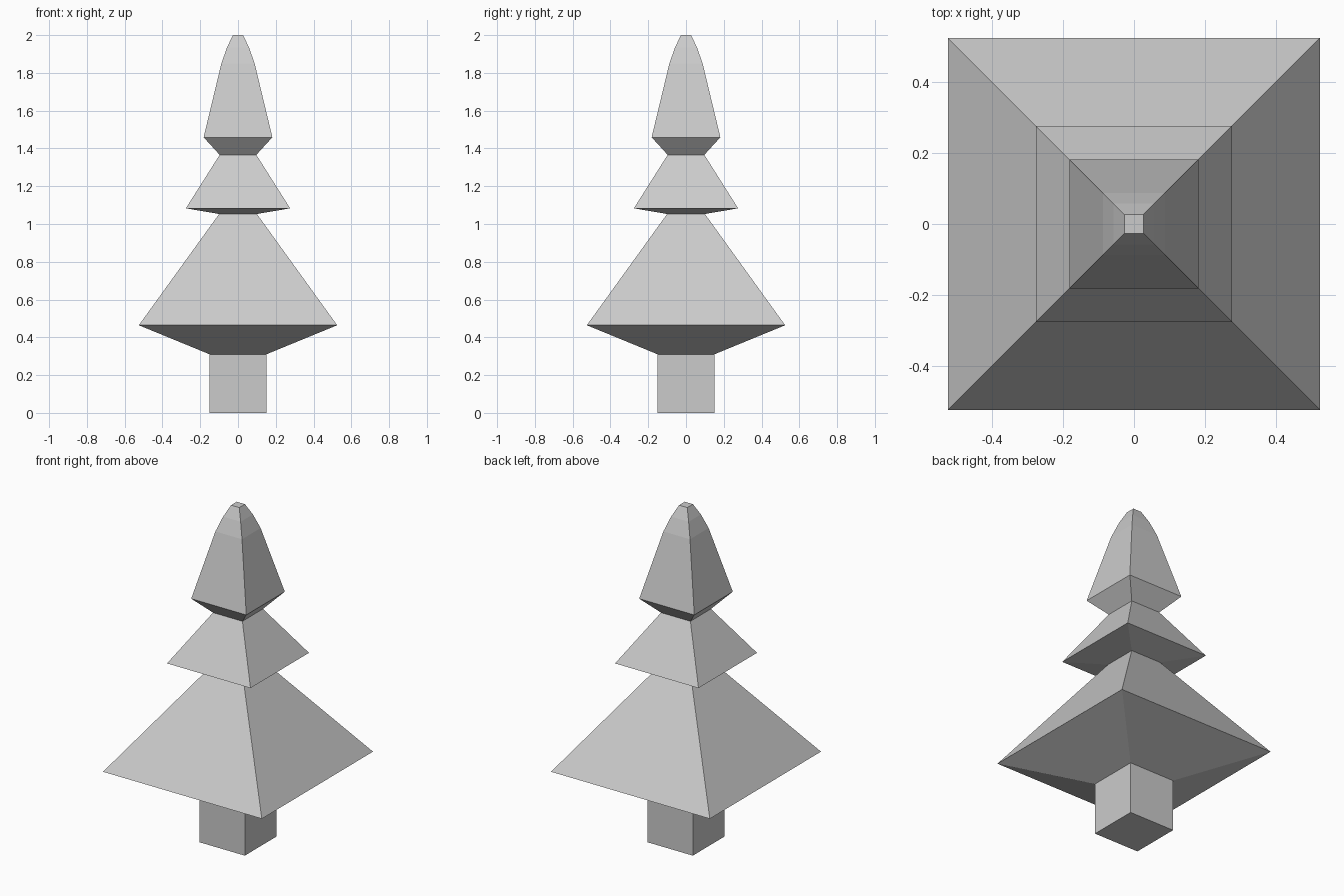
import bpy
import bmesh

cube = bpy.data.objects.get("Cube")
if cube:
    bpy.data.objects.remove(cube, do_unlink=True)

grey = bpy.data.materials.new("plain_grey")
grey.use_nodes = True
colour = (0.6, 0.6, 0.6, 1)
grey.diffuse_color = colour
grey.node_tree.nodes["Principled BSDF"].inputs["Base Color"].default_value = colour

CORNERS = ((-1, -1), (1, -1), (1, 1), (-1, 1))


def square_stack(name, levels, cap_bottom=False, cap_top=False):
    """Skin a stack of square rings given as (half width, height)."""
    bm = bmesh.new()
    rings = [[bm.verts.new((sx * r, sy * r, z)) for sx, sy in CORNERS]
             for r, z in levels]
    for low, high in zip(rings, rings[1:]):
        for i in range(4):
            j = (i + 1) % 4
            bm.faces.new((low[i], low[j], high[j], high[i]))
    if cap_bottom:
        bm.faces.new(rings[0][::-1])
    if cap_top:
        bm.faces.new(rings[-1])
    mesh = bpy.data.meshes.new(name)
    bm.to_mesh(mesh)
    bm.free()
    mesh.materials.append(grey)
    obj = bpy.data.objects.new(name, mesh)
    bpy.context.collection.objects.link(obj)


# Neighbouring parts share a ring, so the inner joints stay open
trunk_top = (0.15, 0.31)
lower_neck = (0.1, 1.053)
upper_neck = (0.097, 1.366)

square_stack("trunk", [(0.15, 0), trunk_top], cap_bottom=True)
square_stack("lower_branches", [trunk_top, (0.525, 0.464), lower_neck])
square_stack("middle_branches", [lower_neck, (0.276, 1.083), upper_neck])
square_stack("top_branches", [upper_neck, (0.182, 1.459), (0.088, 1.85),
                              (0.058, 1.935), (0.027, 2)], cap_top=True)
